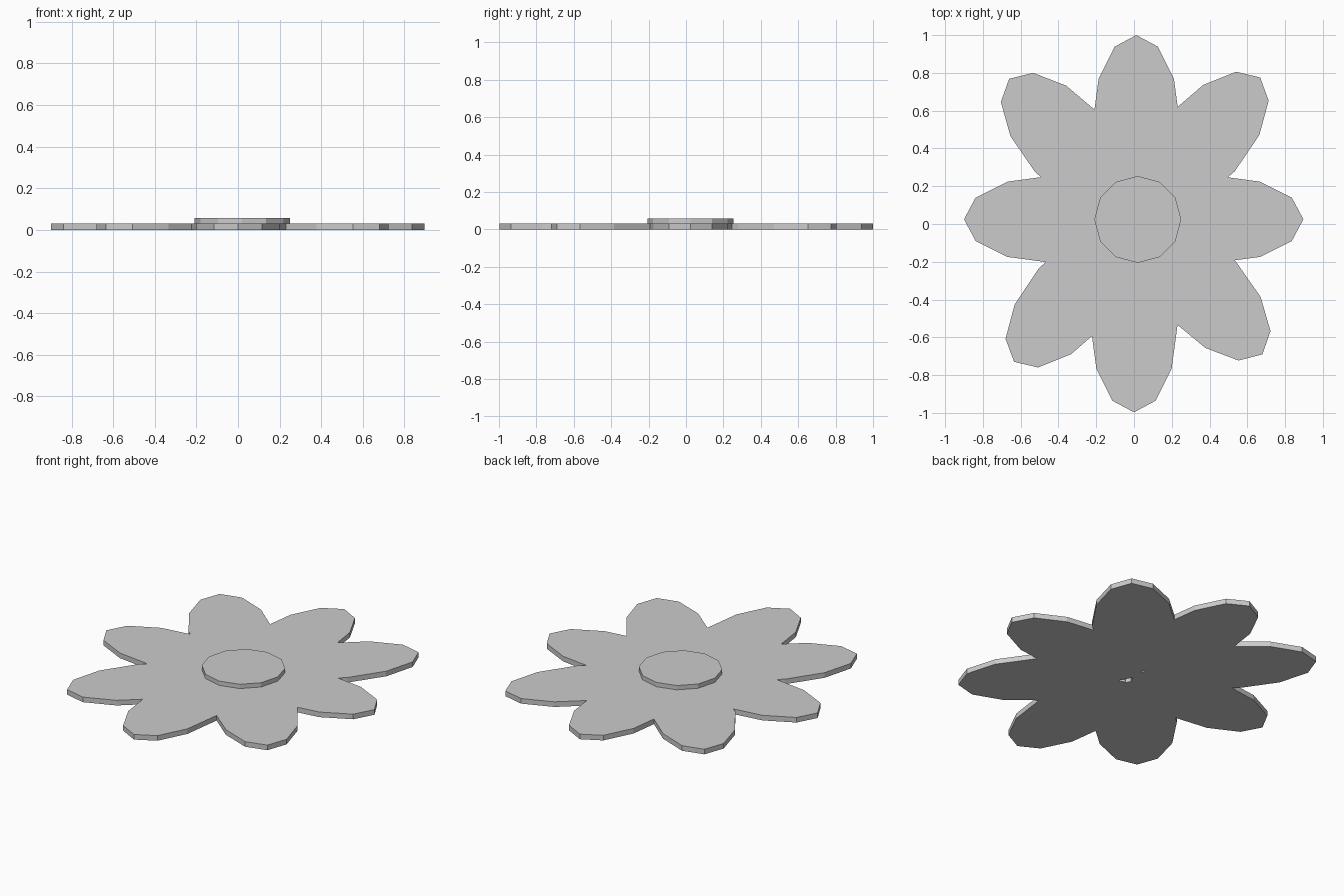
import bpy, bmesh
from math import sin, cos, radians, pi
from mathutils import Vector
from mathutils.geometry import delaunay_2d_cdt

if "Cube" in bpy.data.objects:
    bpy.data.objects.remove(bpy.data.objects["Cube"])

SIDES = 12
LENGTH, WIDTH = 0.46, 0.23      # petal half-length and half-width


def ellipse(cx, cy, a, b, deg=0):
    """Twelve-sided ellipse with its long axis turned by deg."""
    r = radians(deg)
    pts = []
    for i in range(SIDES):
        t = 2 * pi * i / SIDES
        u, v = a * cos(t), b * sin(t)
        pts.append(Vector((cx + u * cos(r) - v * sin(r),
                           cy + u * sin(r) + v * cos(r))))
    return pts


def plate(name, loops, z0, z1):
    """Merge overlapping flat outlines into one shape and extrude it."""
    pts = [p for loop in loops for p in loop]
    faces = [list(range(k * SIDES, (k + 1) * SIDES)) for k in range(len(loops))]
    verts, _, tris, _, _, origin = delaunay_2d_cdt(pts, [], faces, 1, 1e-5)
    bm = bmesh.new()
    vs = [bm.verts.new((p.x, p.y, z0)) for p in verts]
    for tri, src in zip(tris, origin):
        if src:                  # skip gaps that no outline covers
            bm.faces.new([vs[i] for i in tri])
    bmesh.ops.delete(bm, geom=[v for v in bm.verts if not v.link_faces], context='VERTS')
    bmesh.ops.dissolve_limit(bm, angle_limit=0.01, verts=bm.verts[:], edges=bm.edges[:])
    res = bmesh.ops.extrude_face_region(bm, geom=bm.faces[:])
    top = [g for g in res["geom"] if isinstance(g, bmesh.types.BMVert)]
    bmesh.ops.translate(bm, verts=top, vec=(0, 0, z1 - z0))
    bmesh.ops.recalc_face_normals(bm, faces=bm.faces[:])
    me = bpy.data.meshes.new(name)
    bm.to_mesh(me)
    bm.free()
    ob = bpy.data.objects.new(name, me)
    bpy.context.collection.objects.link(ob)
    return ob


# Petals: centre x, centre y, direction (slightly irregular, hand-placed)
petals = [
    (0.437, 0.025, 0), (0.362, 0.432, 48.3), (0.012, 0.540, 90),
    (-0.352, 0.428, 132.2), (-0.440, 0.025, 180), (-0.330, -0.385, 228.5),
    (0.0, -0.537, 270), (0.368, -0.352, 312.7),
]
plate("petals", [ellipse(x, y, LENGTH, WIDTH, d) for x, y, d in petals], 0.0, 0.031)

# Raised round centre
plate("flower_centre", [ellipse(0.02, 0.024, 0.23, 0.23)], 0.031, 0.057)
